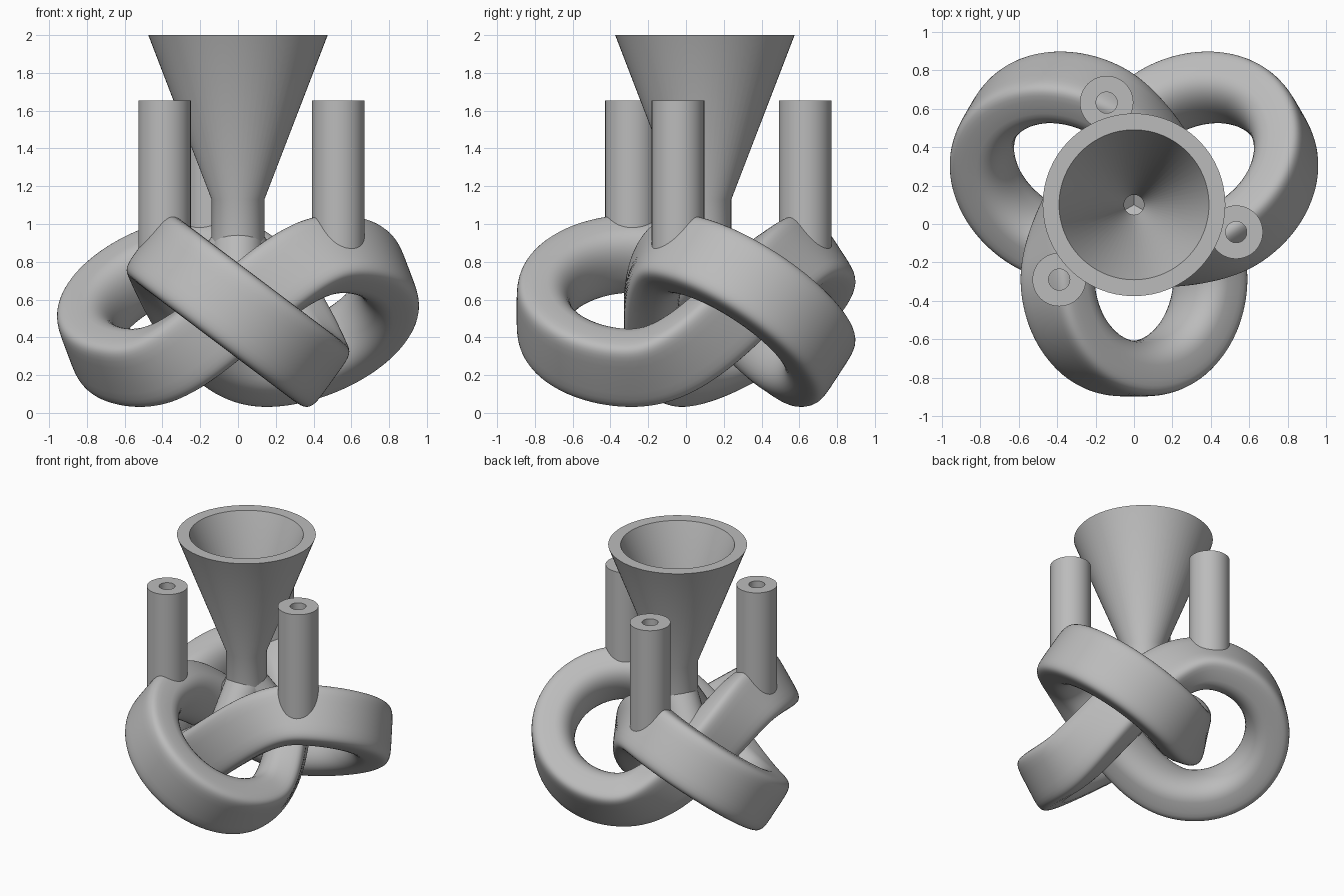
import bpy, bmesh, math
from mathutils import Vector

if "Cube" in bpy.data.objects:
    bpy.data.objects.remove(bpy.data.objects["Cube"])

AXIS_Y, MID_Z = 0.10, 0.54      # axis of the threefold symmetry, mid height of the knot
CENTRE = Vector((0, AXIS_Y, MID_Z))

grey = bpy.data.materials.new("plain grey")
grey.diffuse_color = (0.5, 0.5, 0.5, 1)
grey.use_nodes = True
grey.node_tree.nodes["Principled BSDF"].inputs["Base Color"].default_value = grey.diffuse_color


def skin(name, rings, close=True, angle=35):
    """Join equal vertex rings with quads, the last one back to the first if close."""
    bm = bmesh.new()
    loops = [[bm.verts.new(p) for p in r] for r in rings]
    n = len(loops[0])
    for i in range(len(loops) if close else len(loops) - 1):
        a, b = loops[i], loops[(i + 1) % len(loops)]
        for j in range(n):
            bm.faces.new((a[j], a[(j + 1) % n], b[(j + 1) % n], b[j]))
    if not close:
        bm.faces.new(loops[0])
        bm.faces.new(loops[-1])
    bmesh.ops.recalc_face_normals(bm, faces=bm.faces)
    me = bpy.data.meshes.new(name)
    bm.to_mesh(me)
    bm.free()
    me.materials.append(grey)
    ob = bpy.data.objects.new(name, me)
    bpy.context.collection.objects.link(ob)
    bpy.ops.object.select_all(action='DESELECT')
    ob.select_set(True)
    bpy.context.view_layer.objects.active = ob
    bpy.ops.object.shade_smooth_by_angle(angle=math.radians(angle))
    return ob


def lathe(name, x, y, profile, n=64):
    """Revolve (radius, height) points about a vertical axis."""
    rings = [[(x + r * math.cos(k * math.tau / n), y + r * math.sin(k * math.tau / n), z)
              for k in range(n)] for r, z in profile]
    return skin(name, rings, close=False)


# Knotted band: three tilted half circles joined through the middle,
# with a D-shaped section, flat outside and round inside
REACH, RADIUS, TILT, PULL = 0.375, 0.48, math.radians(37), 0.375
THICK, WIDE = 0.145, 0.203      # half sizes of the section


def section(m=36):
    pts = []
    for k in range(m):
        a = math.tau * (k + 0.5) / m
        c, s = math.cos(a), math.sin(a)
        e = 2 / 5.5 if c > 0 else 2 / 2.3
        pts.append((THICK * math.copysign(abs(c) ** e, c), WIDE * math.copysign(abs(s) ** e, s)))
    return pts


def axes(deg):
    """Outward direction of a lobe and the direction of its high end."""
    a = math.radians(deg)
    d = Vector((math.cos(a), math.sin(a), 0))
    return d, Vector((d.y, -d.x, 0)) * math.cos(TILT) + Vector((0, 0, math.sin(TILT)))


path, outs = [], []
for deg in (270, 150, 30):
    d, g = axes(deg)
    for i in range(65):
        f = math.pi * (0.5 - i / 64)
        out = d * math.cos(f) + g * math.sin(f)
        path.append(CENTRE + d * REACH + out * RADIUS)
        outs.append(out)
    # rising strand to the next lobe
    d2, g2 = axes(deg - 120)
    p0, p3 = CENTRE + d * REACH - g * RADIUS, CENTRE + d2 * REACH + g2 * RADIUS
    p1, p2 = p0 - d * PULL, p3 - d2 * PULL
    mid = axes(deg + 120)[0]
    for i in range(1, 48):
        t = i / 48
        s = 1 - t
        path.append(p0 * s ** 3 + p1 * 3 * s * s * t + p2 * 3 * s * t * t + p3 * t ** 3)
        outs.append(-g * s * s + mid * 2 * s * t + g2 * t * t)

n = len(path)
for _ in range(12):     # ease the joints
    path = [(path[i - 1] + path[i] * 2 + path[(i + 1) % n]) / 4 for i in range(n)]
    outs = [(outs[i - 1] + outs[i] * 2 + outs[(i + 1) % n]) / 4 for i in range(n)]

rings = []
for i in range(n):
    v = (path[(i + 1) % n] - path[i - 1]).normalized()
    out = (outs[i] - v * outs[i].dot(v)).normalized()
    side = v.cross(out)
    rings.append([path[i] + out * u + side * w for u, w in section()])
skin("knot_band", rings, angle=50)

# Funnel with neck and bore
lathe("funnel", 0, AXIS_Y, [(0.14, 0.80), (0.14, 1.13), (0.475, 2.0), (0.39, 2.0),
                            (0.052, 1.13), (0.052, 0.90)])

for k in range(3):
    # Vent tubes on the high points of the band
    a = math.radians(-15 + 120 * k)
    lathe("vent_tube", 0.55 * math.cos(a), AXIS_Y + 0.55 * math.sin(a),
          [(0.139, 0.85), (0.139, 1.655), (0.055, 1.655), (0.055, 0.95)], 48)
    # Feed legs from the neck down to the inner strands
    d = axes(30 + 120 * k)[0]
    top = Vector((0, AXIS_Y, 0.90))
    foot = CENTRE + d * 0.285
    u = Vector((-d.y, d.x, 0))
    w = (foot - top).normalized().cross(u)
    skin("feed_leg", [[q + u * 0.135 * math.cos(j * math.tau / 32) + w * 0.135 * math.sin(j * math.tau / 32)
                       for j in range(32)] for q in (top, foot)], close=False)
